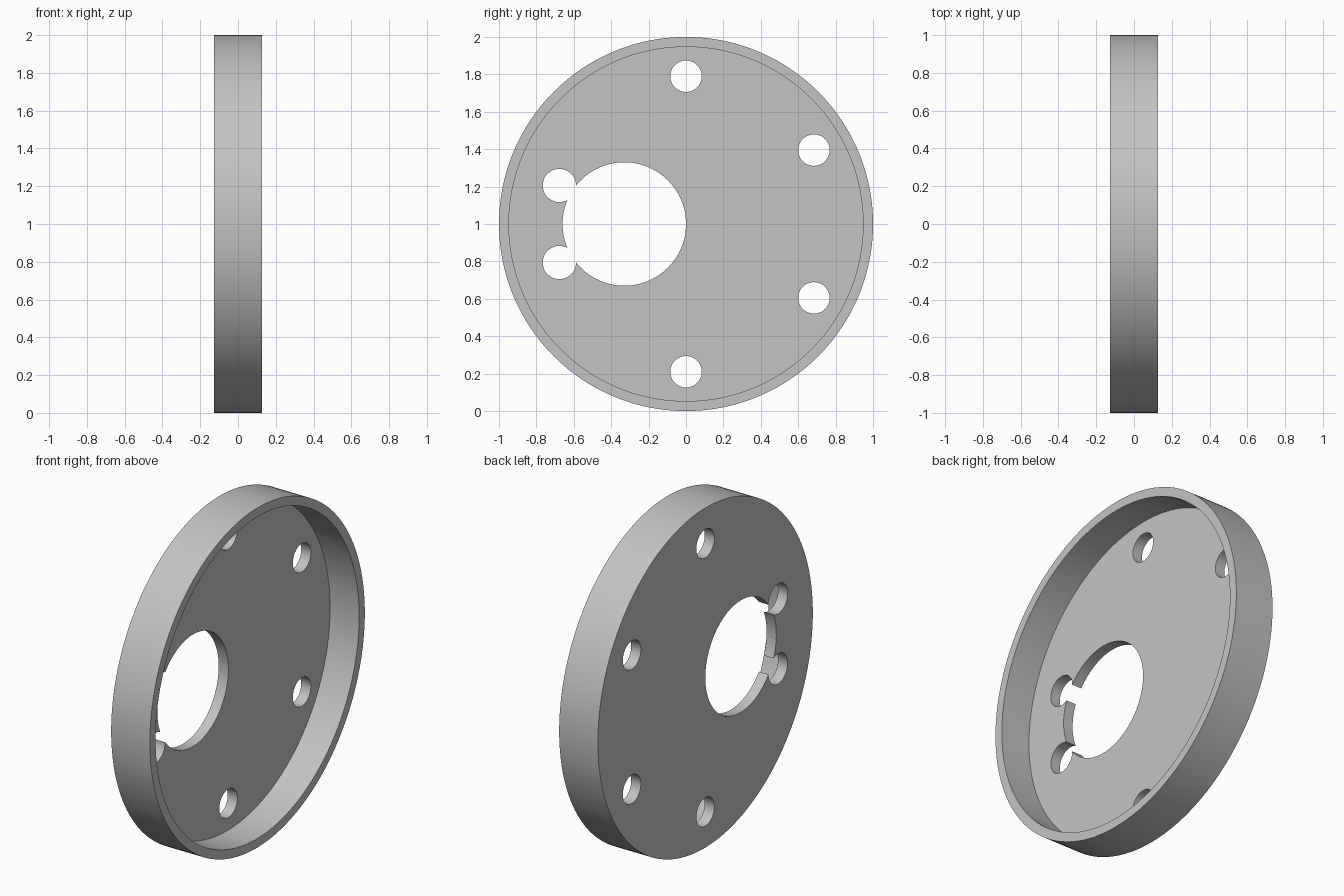
import bpy
import bmesh
import math
from mathutils import Matrix

cube = bpy.data.objects.get("Cube")
if cube:
    bpy.data.objects.remove(cube, do_unlink=True)

HALF = 0.126        # half of the cup's depth along x
PLATE = 0.063       # thickness of the perforated plate
INNER = 0.947       # inner radius of the rim

grey = bpy.data.materials.new("plain grey")
grey.use_nodes = True
colour = (0.55, 0.55, 0.55, 1)
grey.diffuse_color = colour
grey.node_tree.nodes["Principled BSDF"].inputs["Base Color"].default_value = colour


def x_cylinder(name, radius, x0, x1, y=0, z=1, segments=64):
    """Solid cylinder whose axis runs along x from x0 to x1."""
    bm = bmesh.new()
    place = Matrix.Translation(((x0 + x1) / 2, y, z)) @ Matrix.Rotation(math.pi / 2, 4, 'Y')
    bmesh.ops.create_cone(bm, cap_ends=True, segments=segments, radius1=radius,
                          radius2=radius, depth=x1 - x0, matrix=place)
    mesh = bpy.data.meshes.new(name)
    bm.to_mesh(mesh)
    bm.free()
    mesh.materials.append(grey)
    obj = bpy.data.objects.new(name, mesh)
    bpy.context.collection.objects.link(obj)
    return obj


def cut(target, cutter):
    """Subtract the cutter from the target and discard it."""
    cutter.hide_render = True
    bpy.context.view_layer.objects.active = target
    mod = target.modifiers.new("cut", 'BOOLEAN')
    mod.operation = 'DIFFERENCE'
    mod.solver = 'EXACT'
    mod.object = cutter
    bpy.ops.object.modifier_apply(modifier=mod.name)
    bpy.data.objects.remove(cutter, do_unlink=True)


# Round cup, open towards +x
cup = x_cylinder("flanged_disc", 1, -HALF, HALF, segments=160)
cut(cup, x_cylinder("cavity_cutter", INNER, -HALF + PLATE, HALF + 0.1, segments=160))

# Off-centre main opening
cut(cup, x_cylinder("opening_cutter", 0.33, -0.3, 0.3, y=-0.33, segments=96))

# Round holes, mirrored above and below the centre
for side in (1, -1):
    for y, dz, radius in ((0, 0.79, 0.084), (0.684, 0.395, 0.084), (-0.677, 0.206, 0.089)):
        cut(cup, x_cylinder("hole_cutter", radius, -0.3, 0.3, y=y, z=1 + side * dz, segments=48))

# Smooth round walls with crisp rims
bpy.ops.object.select_all(action='DESELECT')
cup.select_set(True)
bpy.context.view_layer.objects.active = cup
bpy.ops.object.shade_smooth_by_angle(angle=math.radians(30))
